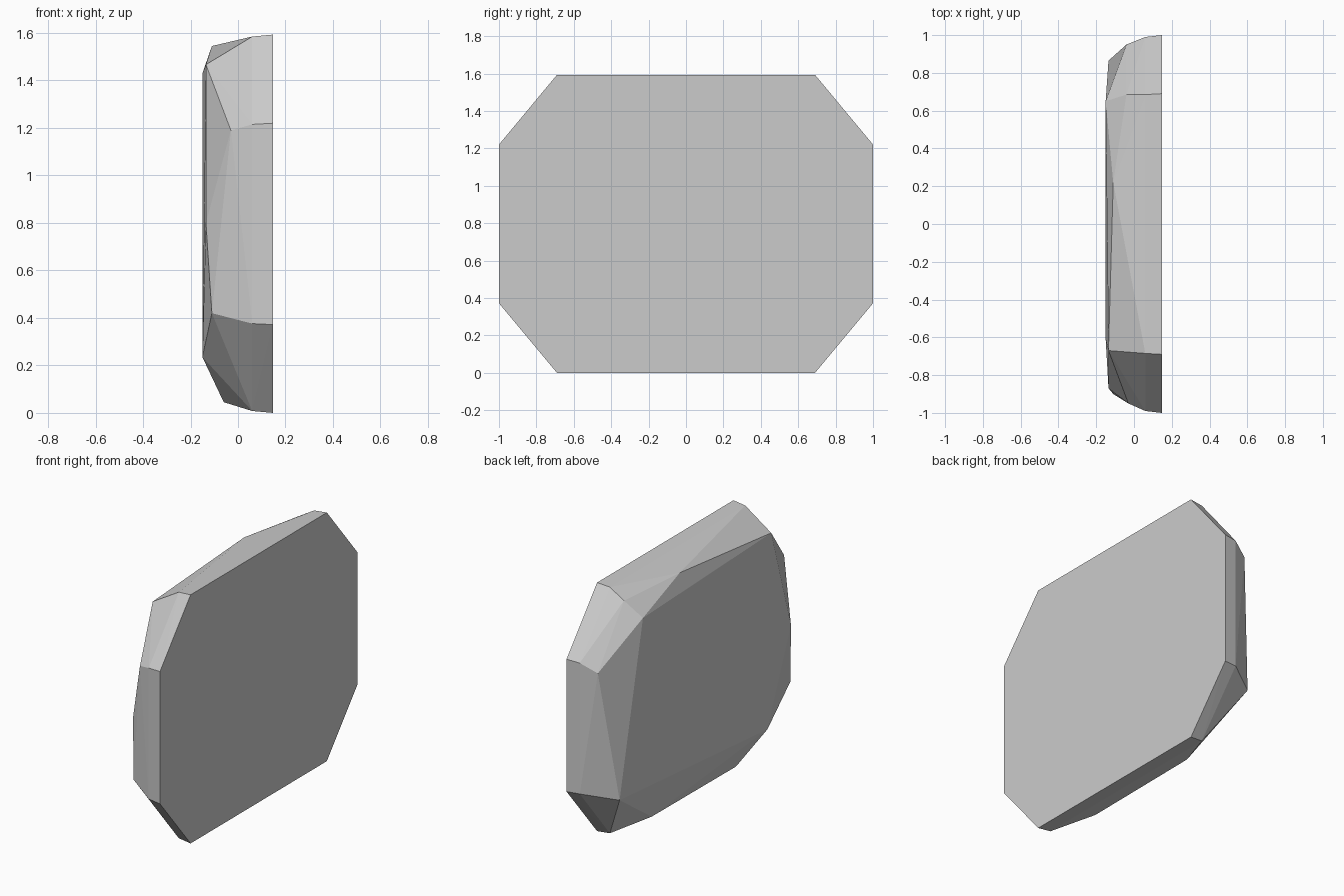
import bpy, bmesh
from math import radians

if "Cube" in bpy.data.objects:
    bpy.data.objects.remove(bpy.data.objects["Cube"])


def octagon(x, half_w, half_flat, z0, z1, z2, z3):
    """Chamfered rectangle in the yz plane at the given x."""
    pts = []
    for s in (-1, 1):
        pts += [(x, s * half_flat, z0), (x, s * half_w, z1),
                (x, s * half_w, z2), (x, s * half_flat, z3)]
    return pts


# flat front face and slightly smaller rim ring
points = octagon(0.147, 1.0, 0.69, 0.0, 0.372, 1.22, 1.593)
points += octagon(0.06, 0.99, 0.685, 0.008, 0.376, 1.215, 1.585)

# irregular, hand-cut facets of the back
points += [
    (-0.15, 0.65, 1.43), (-0.11, 0.22, 1.545), (-0.135, -0.67, 1.467),
    (-0.03, -0.95, 1.19), (-0.135, -0.87, 0.80), (-0.11, -0.90, 0.42),
    (-0.15, -0.61, 0.235), (-0.06, -0.42, 0.045), (-0.05, 0.42, 0.042),
    (-0.135, 0.865, 0.34), (-0.04, 0.95, 1.16), (-0.04, 0.685, 1.525),
]

# faceted slab
bm = bmesh.new()
for p in points:
    bm.verts.new(p)
hull = bmesh.ops.convex_hull(bm, input=bm.verts[:])
loose = [v for v in bm.verts if not v.link_faces]
bmesh.ops.delete(bm, geom=loose, context='VERTS')
bmesh.ops.dissolve_limit(bm, angle_limit=radians(0.5),
                         verts=bm.verts[:], edges=bm.edges[:])
bmesh.ops.recalc_face_normals(bm, faces=bm.faces[:])

mesh = bpy.data.meshes.new("faceted_slab")
bm.to_mesh(mesh)
bm.free()
slab = bpy.data.objects.new("faceted_slab", mesh)
bpy.context.collection.objects.link(slab)
